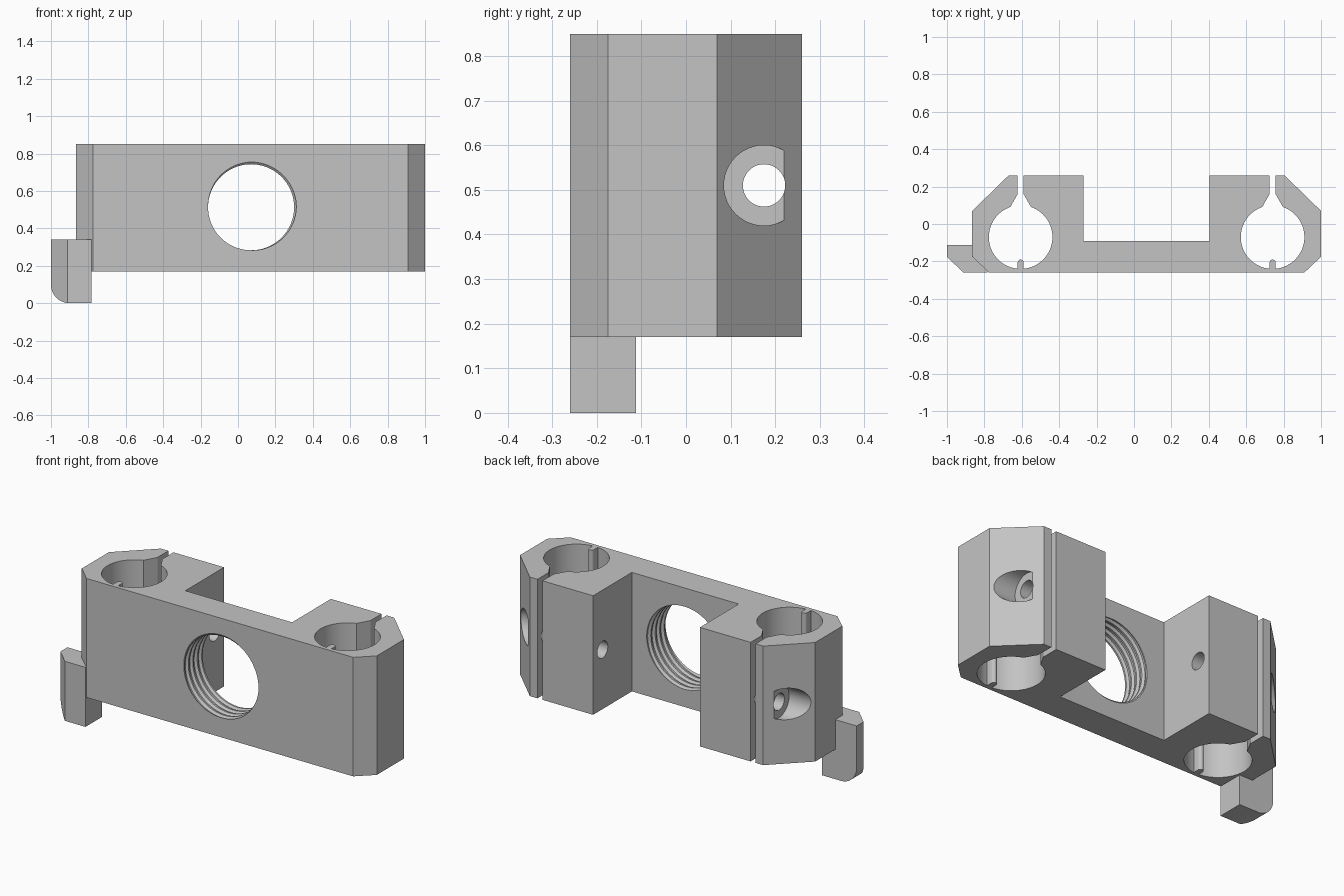
import bpy, bmesh, math
from mathutils import Matrix, Vector

if "Cube" in bpy.data.objects:
    bpy.data.objects.remove(bpy.data.objects["Cube"])

CX = 0.0675                      # middle of the bracket body
Z0, Z1 = 0.17, 0.85              # body bottom and top
HOLE_Z = 0.51

grey = bpy.data.materials.new("grey")
grey.diffuse_color = (0.55, 0.55, 0.55, 1)
grey.use_nodes = True
grey.node_tree.nodes["Principled BSDF"].inputs["Base Color"].default_value = grey.diffuse_color


def make_object(name, bm):
    bmesh.ops.recalc_face_normals(bm, faces=bm.faces)
    mesh = bpy.data.meshes.new(name)
    bm.to_mesh(mesh)
    bm.free()
    mesh.materials.append(grey)
    obj = bpy.data.objects.new(name, mesh)
    bpy.context.collection.objects.link(obj)
    return obj


def prism(name, points, offset):
    """Extrude a closed 3D outline along an offset."""
    bm = bmesh.new()
    face = bm.faces.new([bm.verts.new(p) for p in points])
    res = bmesh.ops.extrude_face_region(bm, geom=[face])
    verts = [v for v in res["geom"] if isinstance(v, bmesh.types.BMVert)]
    bmesh.ops.translate(bm, verts=verts, vec=Vector(offset))
    if face.is_valid is False or len(bm.faces) < len(points) + 2:
        bm.faces.new(bm.verts[:len(points)])
    return make_object(name, bm)


def cylinder_x(name, radius, xa, xb, y, z, segments=48):
    bm = bmesh.new()
    mat = Matrix.Translation(((xa + xb) / 2, y, z)) @ Matrix.Rotation(math.pi / 2, 4, 'Y')
    bmesh.ops.create_cone(bm, cap_ends=True, segments=segments, radius1=radius,
                          radius2=radius, depth=abs(xb - xa), matrix=mat)
    return make_object(name, bm)


def combine(target, tool, operation):
    mod = target.modifiers.new("combine", 'BOOLEAN')
    mod.operation = operation
    mod.solver = 'EXACT'
    mod.object = tool
    bpy.context.view_layer.objects.active = target
    bpy.ops.object.modifier_apply(modifier=mod.name)
    bpy.data.objects.remove(tool)


# Body: a thin web joining two chamfered clamp blocks
half = [(0.8425, -0.26), (0.9325, -0.175), (0.9325, 0.07), (0.7375, 0.26),
        (0.3375, 0.26), (0.3375, -0.09)]
outline = half + [(-x, y) for x, y in reversed(half)]
body = prism("bracket_body", [(CX + x, y, Z0) for x, y in outline], (0, 0, Z1 - Z0))

# Hooked foot: chamfered plan intersected with a round-cornered side profile
plan = [(-1, -0.112), (-1, -0.175), (-0.912, -0.26), (-0.782, -0.26), (-0.782, -0.112)]
foot = prism("foot", [(x, y, 0) for x, y in plan], (0, 0, 0.34))
side = [(-0.7, -0.1), (-0.7, 0.4), (-1.0, 0.4)]
side += [(-0.9 - 0.1 * math.cos(a), 0.1 - 0.1 * math.sin(a))
         for a in [math.pi / 2 * i / 12 for i in range(13)]]
side += [(-0.9, -0.1)]
corner = prism("foot_corner", [(x, -0.4, z) for x, z in side], (0, 0.4, 0))
combine(foot, corner, 'INTERSECT')
combine(body, foot, 'UNION')

# Rod socket outline: round bore, funnel, clamp slot and small locating rib
R, CY, W = 0.17, -0.07, 0.016
start = -math.pi / 2 + math.asin(W / R)
end = math.atan2(0.16, 0.055)
arc = [start + (end - start) * i / 36 for i in range(37)]
right = [(R * math.cos(a), CY + R * math.sin(a)) for a in arc]
right += [(W, 0.16), (W, 0.35)]
rib = [(W * math.cos(a), -0.206 + W * math.sin(a))
       for a in [math.pi - math.pi * i / 8 for i in range(9)]]
socket = rib + right + [(-x, y) for x, y in reversed(right)]

for s in (-1, 1):
    cx = CX + s * 0.6735
    combine(body, prism("socket_cutter", [(cx + x, y, 0.1) for x, y in socket],
                        (0, 0, 0.85)), 'DIFFERENCE')
    # Clamp screw hole and its counterbore
    combine(body, cylinder_x("screw_cutter", 0.0475, CX + s * 0.25, CX + s * 0.85,
                             0.175, HOLE_Z), 'DIFFERENCE')
    combine(body, cylinder_x("counterbore_cutter", 0.09, CX + s * 0.7785, CX + s * 1.1,
                             0.175, HOLE_Z), 'DIFFERENCE')

# Threaded hole: helical cutter through the web
N, PITCH, TURNS, Y0 = 72, 0.04, 7, -0.32
RADII = (0.23, 0.23, 0.242, 0.242)
K = TURNS * 4
bm = bmesh.new()
cols = []
for i in range(N):
    a = -2 * math.pi * i / N
    cols.append([bm.verts.new((0.07 + RADII[k % 4] * math.cos(a),
                               Y0 + PITCH * (k / 4 + i / N),
                               0.513 + RADII[k % 4] * math.sin(a)))
                 for k in range(K + (5 if i == 0 else 1))])
for i in range(N):
    nxt, shift = (cols[i + 1], 0) if i < N - 1 else (cols[0], 4)
    for k in range(K):
        bm.faces.new((cols[i][k], cols[i][k + 1], nxt[k + 1 + shift], nxt[k + shift]))
caps = bmesh.ops.holes_fill(bm, edges=[e for e in bm.edges if e.is_boundary], sides=0)["faces"]
bmesh.ops.poke(bm, faces=caps)
# loose edges are not part of the solid
bmesh.ops.delete(bm, geom=[v for v in bm.verts if not v.link_faces], context='VERTS')
combine(body, make_object("thread_cutter", bm), 'DIFFERENCE')

# Smooth the round bores, keep the block edges crisp
bpy.ops.object.select_all(action='DESELECT')
body.select_set(True)
bpy.context.view_layer.objects.active = body
bpy.ops.object.shade_smooth_by_angle(angle=math.radians(25))
